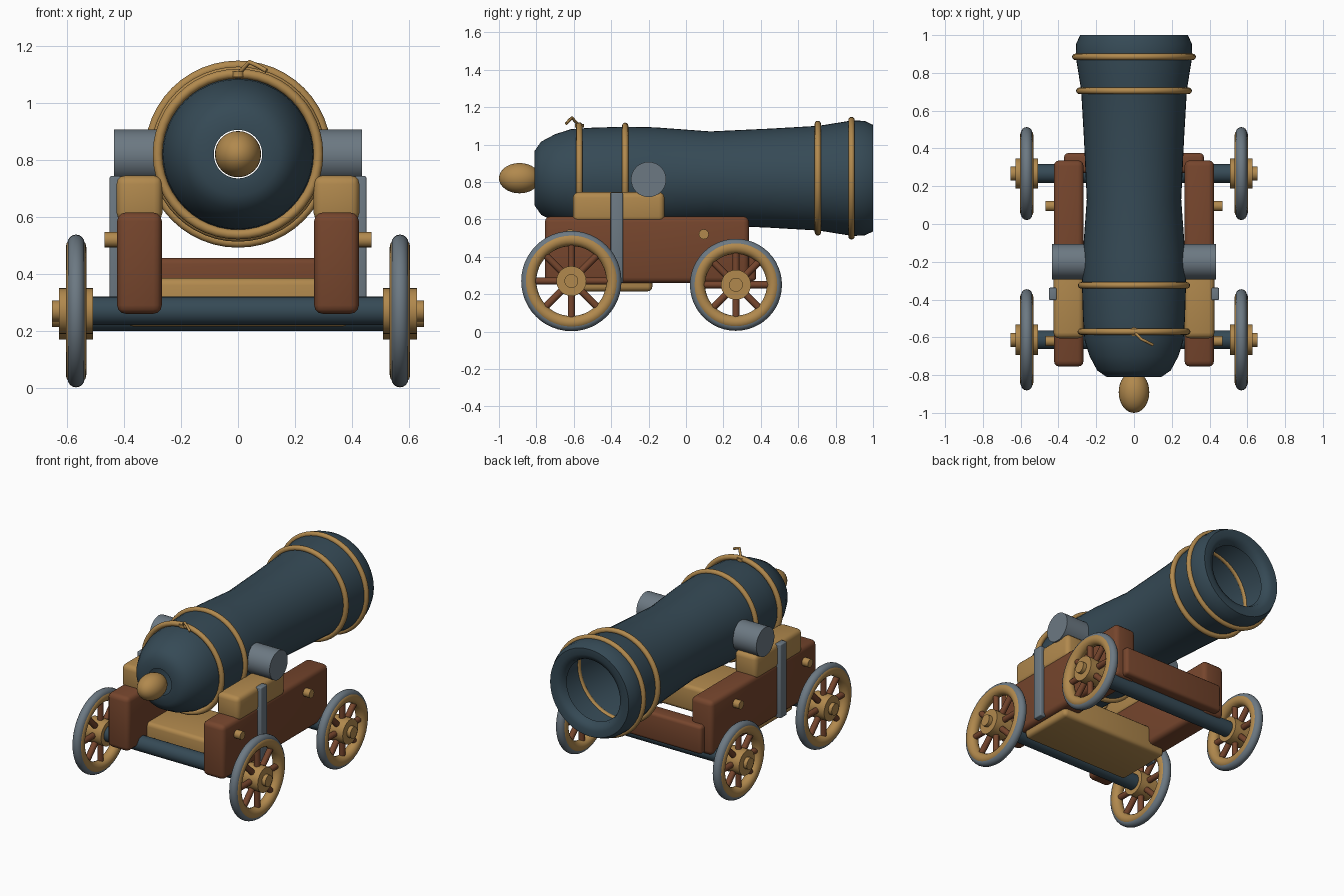
import bpy, bmesh, math
from mathutils import Matrix, Vector

cube = bpy.data.objects.get("Cube")
if cube:
    bpy.data.objects.remove(cube, do_unlink=True)


def material(name, rgb):
    m = bpy.data.materials.new(name)
    m.use_nodes = True
    m.diffuse_color = (*rgb, 1)
    bsdf = next(n for n in m.node_tree.nodes if n.type == 'BSDF_PRINCIPLED')
    bsdf.inputs["Base Color"].default_value = (*rgb, 1)
    return m


IRON = material("dark_iron", (0.036, 0.068, 0.092))
BRASS = material("brass_wood", (0.44, 0.25, 0.075))
WOOD = material("brown_wood", (0.18, 0.06, 0.026))
STEEL = material("grey_steel", (0.15, 0.19, 0.225))

AXIS_Z = 0.82
TURN = {'X': Matrix.Rotation(math.pi / 2, 4, 'Y'),
        'Y': Matrix.Rotation(-math.pi / 2, 4, 'X'),
        'Z': Matrix.Identity(4)}


def finish(bm, name, mat, angle=35):
    me = bpy.data.meshes.new(name)
    bm.to_mesh(me)
    bm.free()
    ob = bpy.data.objects.new(name, me)
    bpy.context.collection.objects.link(ob)
    me.materials.append(mat)
    bpy.ops.object.select_all(action='DESELECT')
    ob.select_set(True)
    bpy.context.view_layer.objects.active = ob
    bpy.ops.object.shade_smooth_by_angle(angle=math.radians(angle))
    return ob


def box(name, mat, lo, hi, bevel=0.03):
    bm = bmesh.new()
    lo, hi = Vector(lo), Vector(hi)
    bmesh.ops.create_cube(bm, size=1, matrix=Matrix.Translation((lo + hi) / 2)
                          @ Matrix.Diagonal((*(hi - lo), 1)))
    bmesh.ops.bevel(bm, geom=bm.edges[:], offset=bevel, segments=3,
                    profile=0.5, affect='EDGES')
    return finish(bm, name, mat, 50)


def cylinder(name, mat, center, radius, length, axis='X', sides=32):
    bm = bmesh.new()
    bmesh.ops.create_cone(bm, cap_ends=True, segments=sides, radius1=radius,
                          radius2=radius, depth=length,
                          matrix=Matrix.Translation(center) @ TURN[axis])
    return finish(bm, name, mat)


def lathe(name, mat, profile, center, axis, closed=False, steps=48):
    # profile holds (radius, distance along the axis) pairs
    bm = bmesh.new()
    vs = [bm.verts.new((r, 0, h)) for r, h in profile]
    pairs = list(zip(vs, vs[1:])) + ([(vs[-1], vs[0])] if closed else [])
    es = [bm.edges.new(p) for p in pairs]
    bmesh.ops.spin(bm, geom=vs + es, cent=(0, 0, 0), axis=(0, 0, 1),
                   angle=math.tau, steps=steps)
    bmesh.ops.remove_doubles(bm, verts=bm.verts[:], dist=0.0001)
    bmesh.ops.recalc_face_normals(bm, faces=bm.faces[:])
    bmesh.ops.transform(bm, verts=bm.verts[:],
                        matrix=Matrix.Translation(center) @ TURN[axis])
    return finish(bm, name, mat, 60)


def ring(name, mat, center, major, minor, axis, sides=12):
    circle = [(major + minor * math.cos(math.tau * i / sides),
               minor * math.sin(math.tau * i / sides)) for i in range(sides)]
    return lathe(name, mat, circle, center, axis, closed=True)


# Barrel: open shell with a small breech opening and a rolled muzzle lip
barrel = [(0.085, -0.81), (0.145, -0.81), (0.195, -0.775), (0.235, -0.70), (0.262, -0.615),
          (0.27, -0.5), (0.275, -0.33), (0.272, -0.17), (0.25, 0.13), (0.265, 0.45),
          (0.28, 0.71), (0.309, 0.89), (0.306, 0.955), (0.285, 1.0),
          (0.245, 1.0), (0.212, 0.985), (0.2, 0.95)]
lathe("barrel", IRON, barrel, (0, 0, AXIS_Z), 'Y')

for i, (y, r) in enumerate([(-0.57, 0.282), (-0.325, 0.28), (0.705, 0.29), (0.885, 0.311)]):
    ring(f"barrel_band_{i + 1}", BRASS, (0, y, AXIS_Z), r, 0.017, 'Y')

# Breech knob
bm = bmesh.new()
bmesh.ops.create_uvsphere(bm, u_segments=32, v_segments=16, radius=1,
                          matrix=Matrix.Translation((0, -0.89, AXIS_Z))
                          @ Matrix.Diagonal((0.081, 0.11, 0.081, 1)))
finish(bm, "breech_knob", BRASS)

# Vent and fuse
cylinder("vent", BRASS, (0, -0.57, 1.1), 0.024, 0.02, 'Z', 16)
curve = bpy.data.curves.new("fuse", 'CURVE')
curve.dimensions = '3D'
curve.bevel_depth = 0.008
curve.bevel_resolution = 2
curve.use_fill_caps = True
spline = curve.splines.new('POLY')
path = [(0, -0.57, 1.1), (0.04, -0.61, 1.143), (0.065, -0.622, 1.132), (0.1, -0.64, 1.112)]
spline.points.add(len(path) - 1)
for p, co in zip(spline.points, path):
    p.co = (*co, 1)
curve.materials.append(BRASS)
bpy.context.collection.objects.link(bpy.data.objects.new("fuse", curve))

# Bed and rear crosspiece
box("carriage_bed", BRASS, (-0.39, -0.56, 0.215), (0.39, -0.18, 0.385), 0.025)
box("rear_transom", WOOD, (-0.37, 0.27, 0.27), (0.37, 0.375, 0.455), 0.02)


def wheel(name, x, y, z, radius, side):
    ring(name + "_tyre", STEEL, (x, y, z), radius - 0.03, 0.03, 'X', 16)
    ring(name + "_felloe", BRASS, (x, y, z), radius - 0.045, 0.036, 'X', 16)
    cylinder(name + "_hub", BRASS, (x, y, z), 0.08, 0.12)
    cylinder(name + "_hub_cap", BRASS, (x + side * 0.065, y, z), 0.037, 0.04)
    # Eight spokes in one mesh
    bm = bmesh.new()
    for i in range(8):
        mat = (Matrix.Translation((x, y, z)) @ Matrix.Rotation(i * math.tau / 8, 4, 'X')
               @ Matrix.Translation((0, 0, radius / 2)))
        bmesh.ops.create_cone(bm, cap_ends=True, segments=12, radius1=0.019,
                              radius2=0.019, depth=radius - 0.08, matrix=mat)
    finish(bm, name + "_spokes", WOOD)


AXLES = [("front", -0.613, 0.27, 0.268), ("rear", 0.267, 0.25, 0.246)]
for name, y, z, r in AXLES:
    cylinder(name + "_axle", IRON, (0, y, z), 0.05, 1.06)

for label, s in (("left", 1), ("right", -1)):
    def span(a, b):
        return sorted((s * a, s * b))

    # Side cheek, upper block, strap and trunnion
    a, b = span(0.267, 0.424)
    box(label + "_cheek", WOOD, (a, -0.755, 0.26), (b, 0.337, 0.615))
    a, b = span(0.265, 0.426)
    box(label + "_cheek_block", BRASS, (a, -0.605, 0.585), (b, -0.115, 0.745))
    a, b = span(0.41, 0.45)
    box(label + "_strap", STEEL, (a, -0.403, 0.26), (b, -0.337, 0.743), 0.006)
    cylinder(label + "_trunnion", STEEL, (s * 0.335, -0.2, 0.813), 0.094, 0.2)
    for end, y in (("front", -0.62), ("rear", 0.095)):
        cylinder(f"{label}_{end}_bolt", BRASS, (s * 0.44, y, 0.52), 0.027, 0.056, sides=16)
    for name, y, z, r in AXLES:
        wheel(f"{label}_{name}_wheel", s * 0.568, y, z, r, s)
